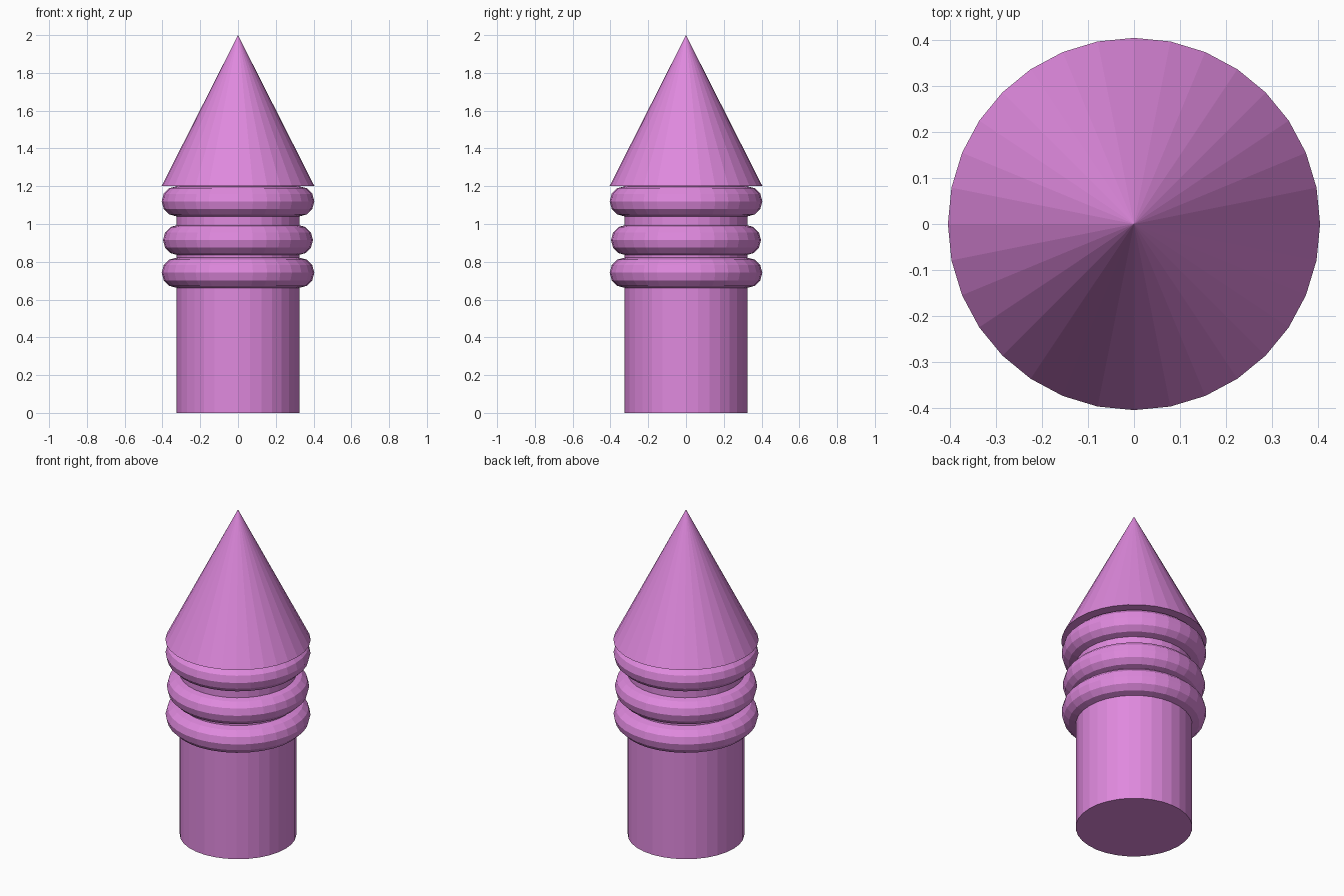
import bpy

cube = bpy.data.objects.get("Cube")
if cube:
    bpy.data.objects.remove(cube, do_unlink=True)

# One orchid pink colour for everything
pink = bpy.data.materials.new("orchid_pink")
pink.use_nodes = True
colour = (0.74, 0.25, 0.73, 1)
pink.diffuse_color = colour
pink.node_tree.nodes["Principled BSDF"].inputs["Base Color"].default_value = colour

SIDES = 32
POST_RADIUS = 0.325
POST_TOP = 1.2
HEIGHT = 2.0


def finish(name):
    obj = bpy.context.object
    obj.name = name
    obj.data.materials.append(pink)
    bpy.ops.object.shade_flat()


# Round post
bpy.ops.mesh.primitive_cylinder_add(
    vertices=SIDES, radius=POST_RADIUS, depth=POST_TOP, location=(0, 0, POST_TOP / 2))
finish("post")

# Pointed cap
bpy.ops.mesh.primitive_cone_add(
    vertices=SIDES, radius1=0.405, radius2=0, depth=HEIGHT - POST_TOP,
    location=(0, 0, (HEIGHT + POST_TOP) / 2))
finish("pointed_cap")

# Three rounded collars
for name, z, radius in (("lower_ring", 0.742, 0.324),
                        ("middle_ring", 0.915, 0.317),
                        ("upper_ring", 1.12, 0.324)):
    bpy.ops.mesh.primitive_torus_add(
        major_segments=SIDES, minor_segments=12,
        major_radius=radius, minor_radius=0.08, location=(0, 0, z))
    finish(name)
